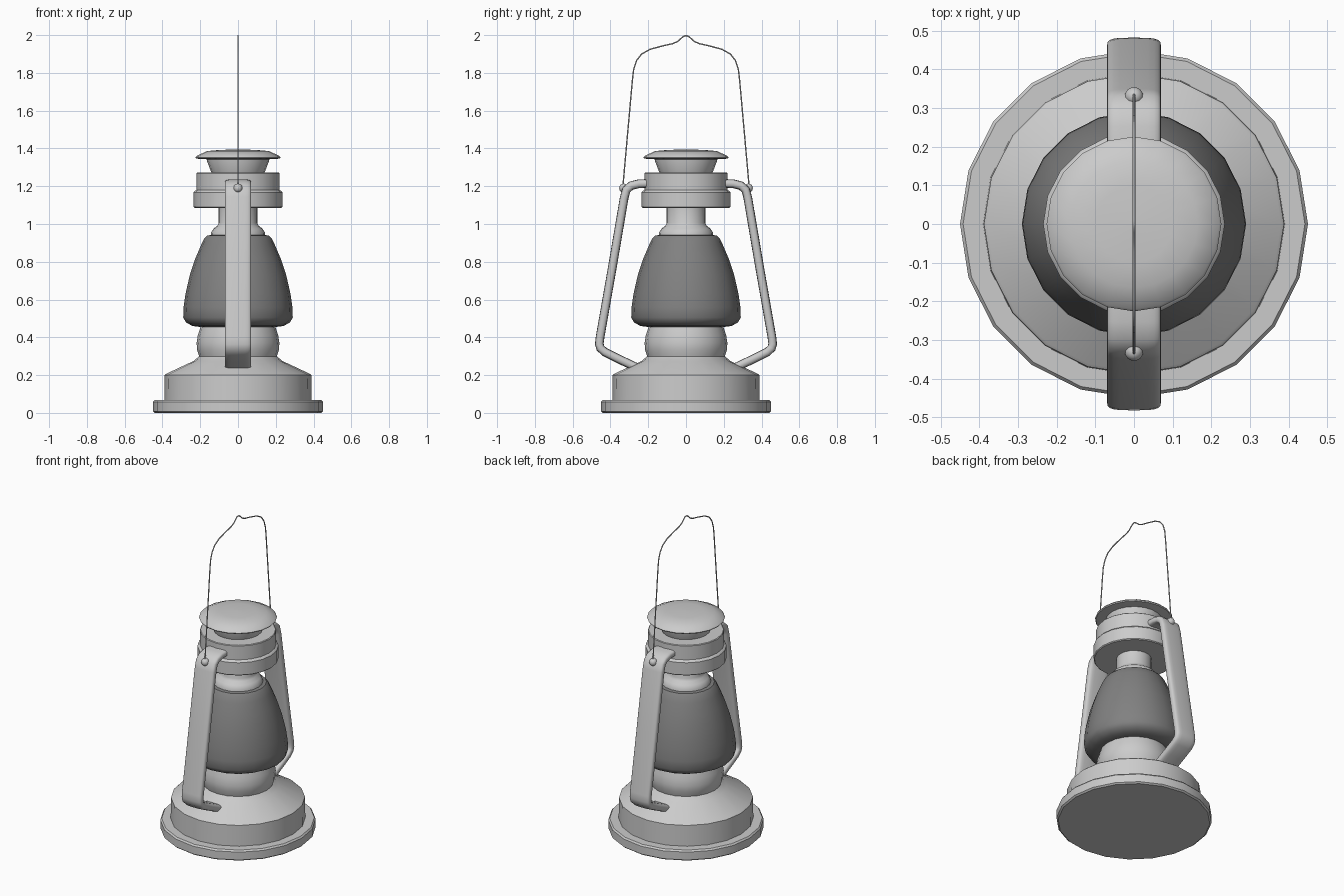
import bpy, bmesh, math
from mathutils import Vector

if "Cube" in bpy.data.objects:
    bpy.data.objects.remove(bpy.data.objects["Cube"])

SIDES = 20


def finish(name, bm, angle=35):
    bmesh.ops.recalc_face_normals(bm, faces=bm.faces)
    me = bpy.data.meshes.new(name)
    bm.to_mesh(me)
    bm.free()
    ob = bpy.data.objects.new(name, me)
    bpy.context.collection.objects.link(ob)
    bpy.ops.object.select_all(action='DESELECT')
    bpy.context.view_layer.objects.active = ob
    ob.select_set(True)
    bpy.ops.object.shade_smooth_by_angle(angle=math.radians(angle))
    return ob


def loft(bm, rings):
    """Skin closed rings of points and cap both ends."""
    rows = [[bm.verts.new(p) for p in ring] for ring in rings]
    n = len(rows[0])
    for a, b in zip(rows, rows[1:]):
        for i in range(n):
            j = (i + 1) % n
            bm.faces.new((a[i], a[j], b[j], b[i]))
    bm.faces.new(rows[0])
    bm.faces.new(rows[-1])


def lathe(name, profile, angle=35):
    bm = bmesh.new()
    turn = [2 * math.pi * i / SIDES for i in range(SIDES)]
    loft(bm, [[(r * math.cos(t), r * math.sin(t), z) for t in turn] for r, z in profile])
    return finish(name, bm, angle)


def sweep(name, path, half_w, half_t, n=16, power=1.0):
    """Sweep a rounded section along a path of (y, z) points at x = 0."""
    pts = [Vector((0, y, z)) for y, z in path]
    rings = []
    for i, p in enumerate(pts):
        d_in = (p - pts[max(i - 1, 0)]).normalized()
        d_out = (pts[min(i + 1, len(pts) - 1)] - p).normalized()
        d = (d_in + d_out).normalized()
        nrm = Vector((0, -d.z, d.y))
        ring = []
        for k in range(n):
            t = 2 * math.pi * k / n
            c, s = math.cos(t), math.sin(t)
            u = math.copysign(abs(c) ** power, c) * half_w
            v = math.copysign(abs(s) ** power, s) * half_t
            ring.append(p + Vector((u, 0, 0)) + nrm * v)
        rings.append(ring)
    bm = bmesh.new()
    loft(bm, rings)
    return finish(name, bm, 50)


# Base: flange, drum, sloping shoulder and bulged burner neck
lathe("base", [(0.44, 0), (0.45, 0.008), (0.45, 0.058), (0.442, 0.068), (0.39, 0.068),
               (0.388, 0.2), (0.38, 0.207), (0.235, 0.275), (0.205, 0.3)])
lathe("burner_neck", [(0.2, 0.28), (0.207, 0.305), (0.217, 0.335), (0.219, 0.37),
                      (0.213, 0.41), (0.2, 0.45), (0.195, 0.465)])

# Dark glass globe
glass = lathe("glass_globe", [(0.2, 0.455), (0.24, 0.46), (0.275, 0.478), (0.29, 0.505),
                              (0.288, 0.56), (0.278, 0.63), (0.255, 0.73), (0.225, 0.82),
                              (0.195, 0.89), (0.178, 0.925), (0.165, 0.938), (0.14, 0.942)])
mat = bpy.data.materials.new("dark_glass")
mat.diffuse_color = (0.22, 0.22, 0.22, 1)
mat.use_nodes = True
mat.node_tree.nodes["Principled BSDF"].inputs["Base Color"].default_value = mat.diffuse_color
glass.data.materials.append(mat)

# Collar above the globe, chimney drum, vent cone and lid
lathe("globe_collar", [(0.145, 0.935), (0.143, 0.955), (0.13, 0.975), (0.11, 0.99),
                       (0.102, 1.005), (0.102, 1.1)])
lathe("chimney_drum", [(0.23, 1.085), (0.235, 1.09), (0.235, 1.168), (0.23, 1.175),
                       (0.221, 1.18), (0.221, 1.268), (0.217, 1.272)], 30)
lathe("vent_cone", [(0.138, 1.265), (0.165, 1.335), (0.165, 1.352)])
lathe("lid", [(0.155, 1.342), (0.222, 1.346), (0.226, 1.352), (0.22, 1.36),
              (0.165, 1.386), (0.1, 1.392), (0.01, 1.395)])

# Side arms with the rivets that hold the bail
arm = [(0.19, 1.215), (0.25, 1.213), (0.29, 1.203), (0.315, 1.182), (0.327, 1.14),
       (0.39, 0.77), (0.455, 0.40), (0.459, 0.365), (0.453, 0.343), (0.43, 0.322),
       (0.36, 0.287), (0.25, 0.235)]
for label, s in (("front", -1), ("back", 1)):
    sweep(label + "_arm", [(s * y, z) for y, z in arm], 0.07, 0.023, 20, 0.55)
    bm = bmesh.new()
    bmesh.ops.create_uvsphere(bm, u_segments=16, v_segments=8, radius=0.024)
    rivet = finish(label + "_rivet", bm)
    rivet.location = (0, s * 0.33, 1.19)

# Wire bail handle, mirrored about its peaked centre
half = [(0.335, 1.19), (0.31, 1.47), (0.284, 1.76), (0.277, 1.82), (0.262, 1.865),
        (0.235, 1.9), (0.19, 1.925), (0.12, 1.944), (0.07, 1.955), (0.045, 1.966),
        (0.02, 1.988), (0.008, 1.996)]
sweep("bail_wire", half + [(0, 1.997)] + [(-y, z) for y, z in reversed(half)],
      0.0035, 0.0035, 8)
